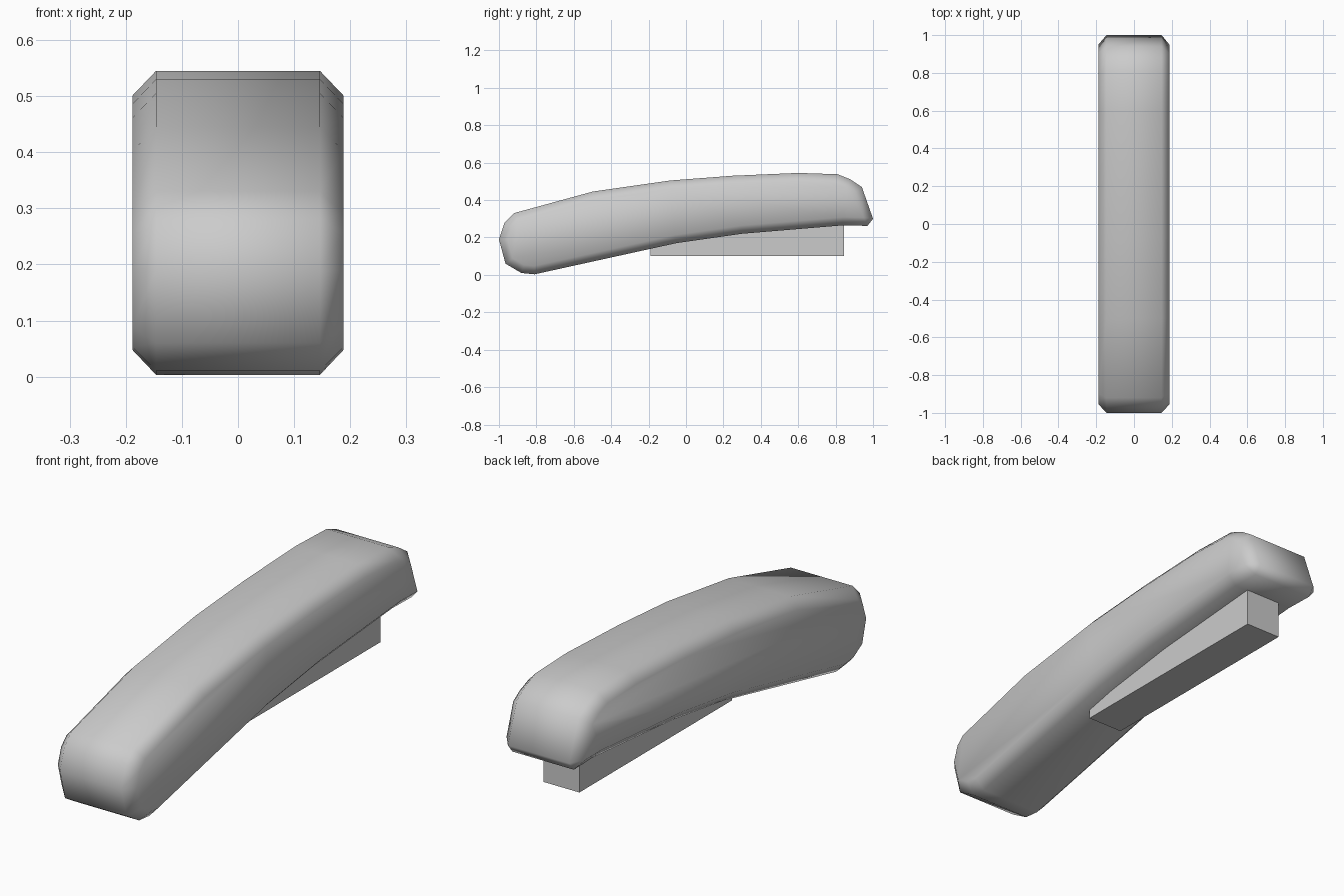
import bpy
import bmesh
from mathutils import Vector

cube = bpy.data.objects.get("Cube")
if cube:
    bpy.data.objects.remove(cube, do_unlink=True)

# One plain grey for both parts
grey = bpy.data.materials.new("plain grey")
grey.use_nodes = True
grey.diffuse_color = (0.6, 0.6, 0.6, 1)
grey.node_tree.nodes["Principled BSDF"].inputs["Base Color"].default_value = (0.6, 0.6, 0.6, 1)


def add_object(name, bm, smooth):
    bmesh.ops.recalc_face_normals(bm, faces=bm.faces)
    for face in bm.faces:
        face.smooth = smooth
    mesh = bpy.data.meshes.new(name)
    bm.to_mesh(mesh)
    bm.free()
    mesh.materials.append(grey)
    obj = bpy.data.objects.new(name, mesh)
    bpy.context.collection.objects.link(obj)
    return obj


def inset(points, distance):
    """Shrink a clockwise outline by an even distance."""
    result = []
    for i, p in enumerate(points):
        a = (p - points[i - 1]).normalized()
        b = (points[(i + 1) % len(points)] - p).normalized()
        na, nb = Vector((a.y, -a.x)), Vector((b.y, -b.x))
        result.append(p + (na + nb) * distance / (1 + na.dot(nb)))
    return result


# Arched body: side outline (y, z), clockwise from the front nose
outline = [Vector(p) for p in (
    (-1, 0.19), (-0.97, 0.28), (-0.92, 0.33), (-0.5, 0.445), (-0.08, 0.505),
    (0.25, 0.53), (0.6, 0.545), (0.81, 0.538), (0.88, 0.51), (0.94, 0.47),
    (1, 0.30), (0.97, 0.262), (0.84, 0.265), (0.3, 0.22), (-0.05, 0.17),
    (-0.81, 0.003), (-0.88, 0.01), (-0.965, 0.06))]
small = inset(outline, 0.044)

# Chamfered cross-section: narrow outline at the sides, full outline between
bm = bmesh.new()
rings = []
for x, shape in ((-0.188, small), (-0.146, outline), (0.146, outline), (0.188, small)):
    rings.append([bm.verts.new((x, p.x, p.y)) for p in shape])
for ring, after in zip(rings, rings[1:]):
    for i in range(len(ring)):
        bm.faces.new((ring[i - 1], ring[i], after[i], after[i - 1]))
bm.faces.new(rings[0])
bm.faces.new(rings[-1])
bmesh.ops.remove_doubles(bm, verts=rings[0] + rings[-1], dist=0.015)
add_object("arched_body", bm, True)

# Straight block under the rear half, its top buried in the body
bm = bmesh.new()
bmesh.ops.create_cube(bm, size=1)
bmesh.ops.scale(bm, vec=(0.17, 1.035, 0.2), verts=bm.verts)
bmesh.ops.translate(bm, vec=(0, 0.3275, 0.2), verts=bm.verts)
add_object("mounting_block", bm, False)
